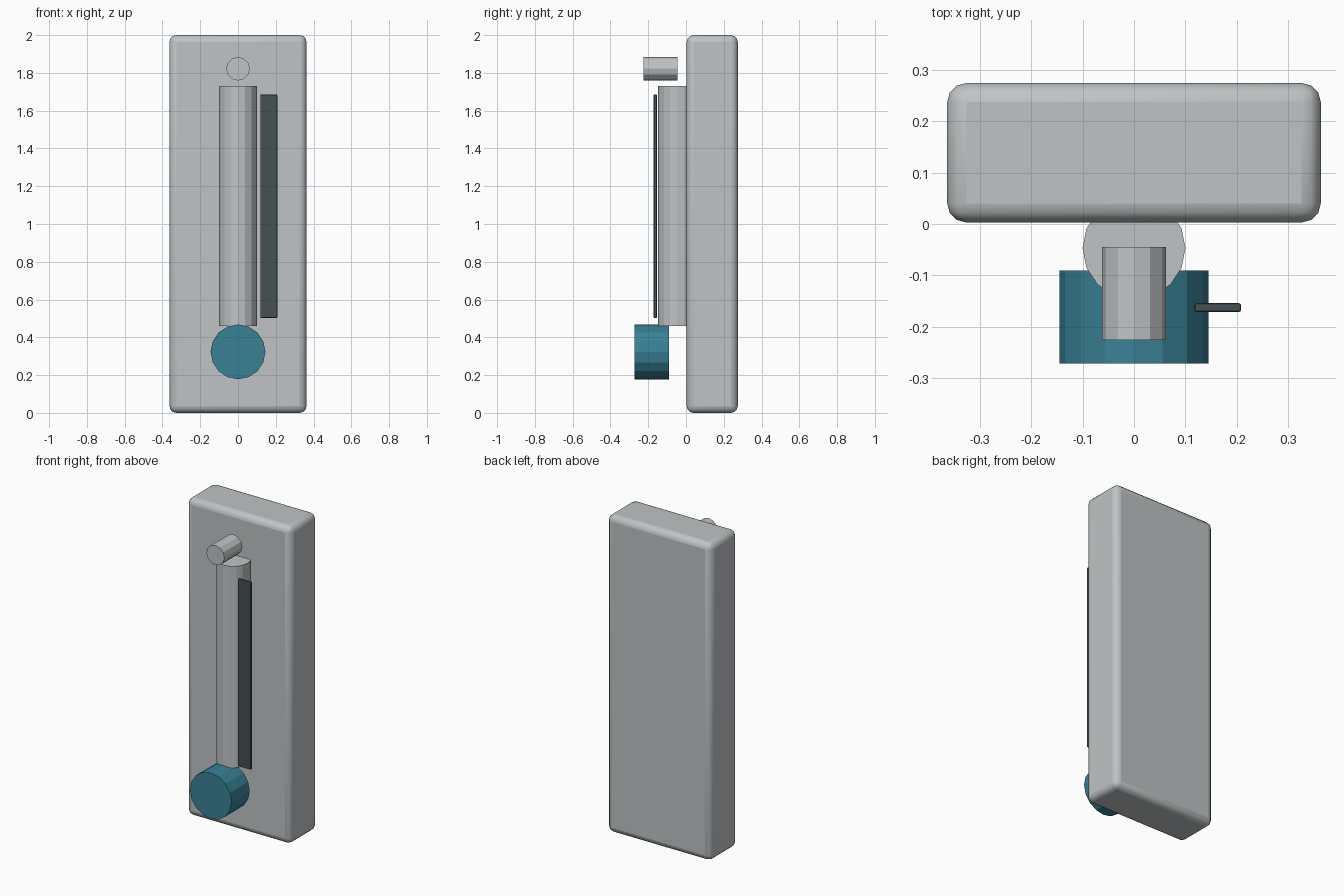
import bpy
import math

cube = bpy.data.objects.get("Cube")
if cube:
    bpy.data.objects.remove(cube, do_unlink=True)


def material(name, rgb):
    mat = bpy.data.materials.new(name)
    mat.use_nodes = True
    mat.diffuse_color = (*rgb, 1)
    mat.node_tree.nodes["Principled BSDF"].inputs["Base Color"].default_value = (*rgb, 1)
    return mat


def box(name, low, high, bevel, segments, mat):
    center = [(a + b) / 2 for a, b in zip(low, high)]
    bpy.ops.mesh.primitive_cube_add(size=1, location=center)
    obj = bpy.context.object
    obj.name = name
    obj.scale = [b - a for a, b in zip(low, high)]
    bpy.ops.object.transform_apply(location=False, rotation=False, scale=True)
    mod = obj.modifiers.new("Rounded edges", "BEVEL")
    mod.width = bevel
    mod.segments = segments
    obj.data.materials.append(mat)
    return obj


def cylinder(name, radius, length, center, sides, mat, forward=False):
    # Upright by default, or lying along the y axis; a corner stays on the x axis
    bpy.ops.mesh.primitive_cylinder_add(
        vertices=sides, radius=radius, depth=length, location=center,
        rotation=(math.pi / 2 if forward else 0, 0, 0))
    obj = bpy.context.object
    obj.name = name
    obj.data.materials.append(mat)
    return obj


light_gray = material("light gray", (0.52, 0.55, 0.56))
teal = material("teal", (0.04, 0.22, 0.30))
charcoal = material("charcoal", (0.06, 0.08, 0.085))

# Backing board with softly rounded edges
board = box("backing_board", (-0.363, 0.003, 0), (0.363, 0.274, 2), 0.037, 3, light_gray)
bpy.ops.object.shade_smooth_by_angle(angle=math.radians(40))

# Upright tube, partly sunk into the board
cylinder("tube", 0.1, 1.27, (0, -0.047, 1.095), 16, light_gray)

# Bulb at the foot of the tube and pin above it
cylinder("bulb", 0.145, 0.181, (0, -0.181, 0.323), 16, teal, forward=True)
cylinder("top_pin", 0.0625, 0.18, (0, -0.135, 1.822), 12, light_gray, forward=True)

# Thin scale strip beside the tube
box("scale_strip", (0.118, -0.171, 0.503), (0.208, -0.154, 1.685), 0.004, 2, charcoal)
